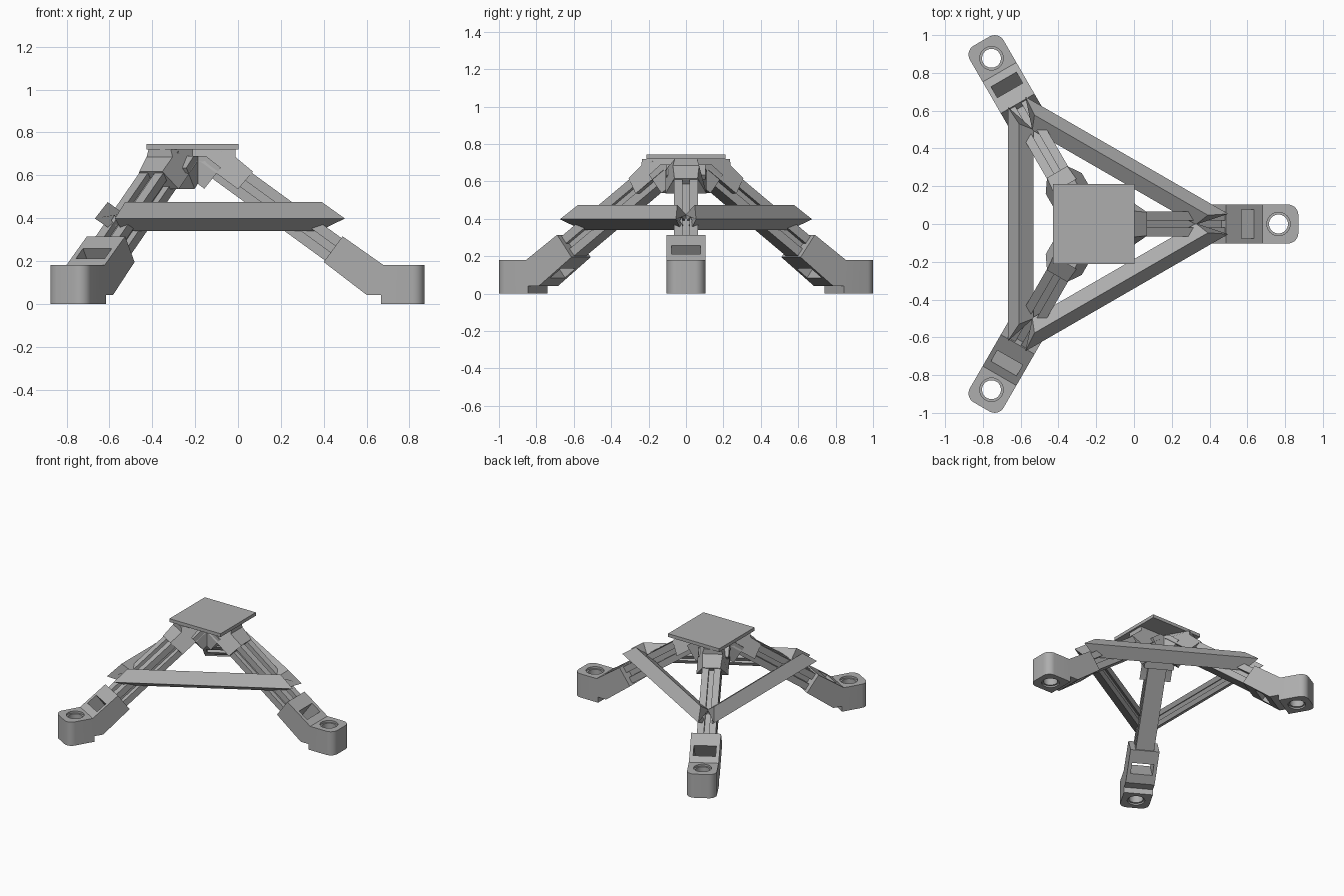
import bpy, bmesh, math
from mathutils import Matrix, Vector

cube = bpy.data.objects.get("Cube")
if cube:
    bpy.data.objects.remove(cube, do_unlink=True)

grey = bpy.data.materials.new("plain_grey")
grey.use_nodes = True
COLOUR = (0.42, 0.42, 0.42, 1)
grey.diffuse_color = COLOUR
grey.node_tree.nodes["Principled BSDF"].inputs["Base Color"].default_value = COLOUR

CENTRE = Vector((-0.248, 0, 0))


def spin(degrees):
    """Turn about the upright axis through the middle of the tripod."""
    return (Matrix.Translation(CENTRE) @ Matrix.Rotation(math.radians(degrees), 4, 'Z')
            @ Matrix.Translation(-CENTRE))


def finish(name, bm, matrix=Matrix()):
    bmesh.ops.recalc_face_normals(bm, faces=bm.faces)
    mesh = bpy.data.meshes.new(name)
    bm.to_mesh(mesh)
    bm.free()
    mesh.materials.append(grey)
    ob = bpy.data.objects.new(name, mesh)
    ob.matrix_world = matrix
    bpy.context.collection.objects.link(ob)
    return ob


def loft(start, end):
    """Solid between two matching outlines."""
    bm = bmesh.new()
    a = [bm.verts.new(p) for p in start]
    b = [bm.verts.new(p) for p in end]
    bm.faces.new(a)
    bm.faces.new(b[::-1])
    for i in range(len(a)):
        j = (i + 1) % len(a)
        bm.faces.new((a[i], b[i], b[j], a[j]))
    return bm


def side_prism(profile):
    """Profile of (x, z, half width), spread to both sides of y = 0."""
    return loft([(x, -w, z) for x, z, w in profile], [(x, w, z) for x, z, w in profile])


def box(size, matrix):
    bm = bmesh.new()
    bmesh.ops.create_cube(bm, size=1, matrix=matrix @ Matrix.Diagonal((*size, 1)))
    return bm


def cylinder(radius, low, high, x):
    bm = bmesh.new()
    bmesh.ops.create_cone(bm, cap_ends=True, segments=40, radius1=radius, radius2=radius,
                          depth=high - low,
                          matrix=Matrix.Translation((x, 0, (low + high) / 2)))
    return bm


def cut(ob, cutters):
    for bm in cutters:
        tool = finish("cutter", bm)
        tool.hide_render = True
        mod = ob.modifiers.new("cut", 'BOOLEAN')
        mod.object, mod.operation, mod.solver = tool, 'DIFFERENCE', 'EXACT'
        bpy.context.view_layer.update()
        baked = bpy.data.meshes.new_from_object(
            ob.evaluated_get(bpy.context.evaluated_depsgraph_get()))
        ob.modifiers.clear()
        ob.data = baked
        bpy.data.objects.remove(tool, do_unlink=True)


def repeat(ob, name, angles):
    for label, angle in angles:
        copy = bpy.data.objects.new(label + "_" + name, ob.data)
        copy.matrix_world = spin(angle)
        bpy.context.collection.objects.link(copy)
        copy.select_set(True)
        bpy.context.view_layer.objects.active = copy
    bpy.data.objects.remove(ob, do_unlink=True)


LEGS = [("left", 0), ("back_right", 120), ("front_right", 240)]
BARS = [("back_left", 60), ("right", 180), ("front_left", 300)]
SLOPE = math.atan(0.727)
# Frame on the leg axis: x runs down the leg, z points out of its upper face
leg_frame = Matrix.Translation((0.444, 0, 0.255)) @ Matrix.Rotation(SLOPE, 4, 'Y')

# Foot with rounded toe, bolt hole and slanted window
W = 0.103
bm = side_prism([(x, z, W) for x, z in (
    (0.87, 0), (0.87, 0.18), (0.68, 0.18), (0.488, 0.315),
    (0.4, 0.195), (0.6, 0.042), (0.667, 0.042), (0.667, 0))])
toe = [e for e in bm.edges if all(v.co.x > 0.86 for v in e.verts)
       and abs(e.verts[0].co.z - e.verts[1].co.z) > 0.1]
bmesh.ops.bevel(bm, geom=toe, offset=0.055, segments=8, profile=0.5, affect='EDGES')
foot = finish("foot", bm)
cut(foot, [cylinder(0.05, -0.1, 0.3, 0.765),
           cylinder(0.062, 0.165, 0.3, 0.765),
           cylinder(0.062, -0.1, 0.012, 0.765),
           box((0.082, 0.155, 0.5), leg_frame @ Matrix.Translation((0.14, 0, 0)))])
repeat(foot, "foot", LEGS)

# Slotted leg rail, plain underneath
H, LIP, DEEP = 0.065, 0.018, 0.032
half = [(H, -H), (H, -LIP), (H - DEEP, -LIP), (H - DEEP, LIP), (H, LIP),
        (H, H), (LIP, H), (LIP, H - DEEP)]
section = half + [(-y, z) for y, z in reversed(half)]
rail = finish("rail", loft([leg_frame @ Vector((-0.69, y, z)) for y, z in section],
                           [leg_frame @ Vector((0.06, y, z)) for y, z in section]))
repeat(rail, "leg_rail", LEGS)

# Socket arm of the hub, wider underneath
arm = finish("arm", side_prism([
    (-0.248, 0.72, 0.06), (-0.012, 0.72, 0.06), (-0.012, 0.685, 0.07), (0.07, 0.617, 0.062),
    (0.0, 0.535, 0.11), (-0.17, 0.66, 0.11), (-0.248, 0.68, 0.08)]))
repeat(arm, "socket_arm", LEGS)

# Clamp block below the inner end of each arm
clamp = finish("clamp", side_prism([
    (-0.227, 0.59, 0.105), (-0.157, 0.537, 0.105), (-0.08, 0.635, 0.105),
    (-0.15, 0.69, 0.105), (-0.2, 0.69, 0.105)]))
repeat(clamp, "hub_clamp", LEGS)

# Mitred brace: (outward x, z, half length), grooved on the inner lower side
corners = [Vector(p) for p in ((0.172, 0.398, 0.62), (0.112, 0.475, 0.53),
                               (0.037, 0.42, 0.5), (0.087, 0.34, 0.53))]
inner, bottom, top = corners[2], corners[3], corners[1]
inset = (top - inner) * 0.35
near, far = inner.lerp(bottom, 0.35), inner.lerp(bottom, 0.65)
outline = corners[:3] + [near, near + inset, far + inset, far, bottom]
brace = finish("brace", side_prism(outline))
repeat(brace, "brace", BARS)

# Square top plate
finish("top_plate", box((0.43, 0.425, 0.025), Matrix.Translation((-0.213, 0, 0.7325))))

for ob in bpy.context.collection.objects:
    if ob.type == 'MESH' and "foot" in ob.name:
        for face in ob.data.polygons:
            face.use_smooth = False
bpy.context.view_layer.update()
bpy.ops.object.shade_smooth_by_angle(angle=math.radians(25))
